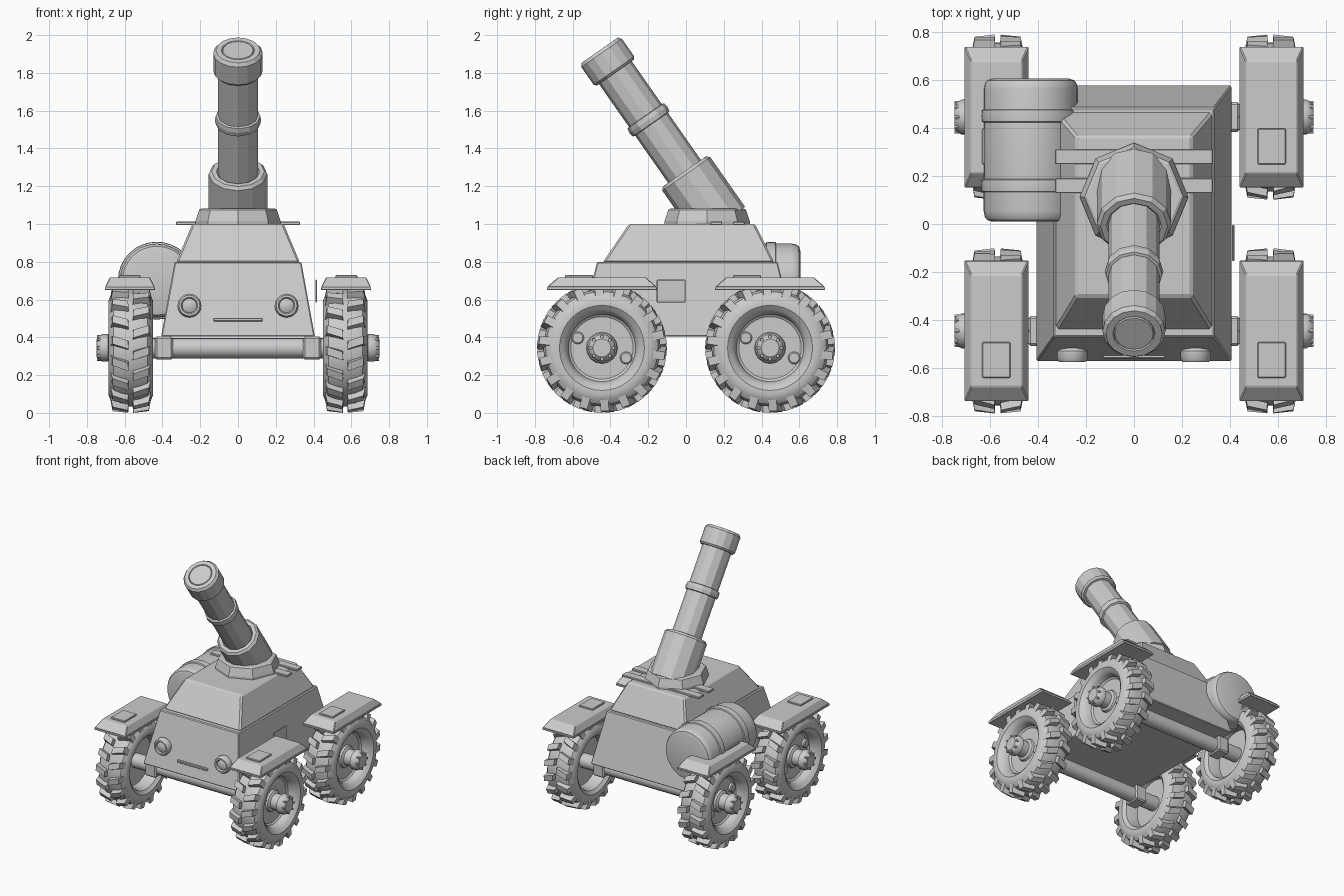
import bpy, bmesh, math
from mathutils import Matrix, Vector

if "Cube" in bpy.data.objects:
    bpy.data.objects.remove(bpy.data.objects["Cube"])

R = Matrix.Rotation
T = Matrix.Translation
HALF = math.pi / 2


def finish(bm, name, bevel=0.0, smooth=None):
    bmesh.ops.remove_doubles(bm, verts=bm.verts, dist=1e-5)
    bmesh.ops.recalc_face_normals(bm, faces=bm.faces)
    me = bpy.data.meshes.new(name)
    bm.to_mesh(me)
    bm.free()
    if smooth:
        me.shade_smooth()
        me.set_sharp_from_angle(angle=math.radians(smooth))
    ob = bpy.data.objects.new(name, me)
    bpy.context.collection.objects.link(ob)
    if bevel:
        m = ob.modifiers.new("edge", 'BEVEL')
        m.width, m.segments = bevel, 1
    return ob


def add_lathe(bm, profile, n, mat=Matrix(), turn=0.0):
    """Revolve (radius, height) points round z, then move by mat."""
    rings = []
    for r, h in profile:
        rings.append([bm.verts.new(mat @ Vector((r * math.cos(a), r * math.sin(a), h)))
                      for a in (turn + math.tau * i / n for i in range(n))])
    for a, b in zip(rings, rings[1:]):
        for i in range(n):
            j = (i + 1) % n
            bm.faces.new((a[i], a[j], b[j], b[i]))


def lathe(name, profile, n, mat=Matrix(), smooth=None, turn=0.0):
    bm = bmesh.new()
    add_lathe(bm, profile, n, mat, turn)
    return finish(bm, name, 0, smooth)


def add_hexa(bm, low, high):
    a, b = [[bm.verts.new(p) for p in q] for q in (low, high)]
    bm.faces.new(a)
    bm.faces.new(b)
    for i in range(4):
        j = (i + 1) % 4
        bm.faces.new((a[i], a[j], b[j], b[i]))


def taper(name, z0, low, z1, high=None, bevel=0.006):
    """Block between two (x0, x1, y0, y1) rectangles."""
    bm = bmesh.new()
    q = [[(x0, y0, z), (x1, y0, z), (x1, y1, z), (x0, y1, z)]
         for (x0, x1, y0, y1), z in ((low, z0), (high or low, z1))]
    add_hexa(bm, *q)
    return finish(bm, name, bevel)


# Hull
taper("lower_hull", 0.405, (-.407, .407, -.572, .578), 0.80, (-.335, .335, -.47, .485))
taper("upper_hull", 0.795, (-.328, .328, -.442, .468), 1.0, (-.242, .242, -.302, .365), 0.01)
taper("side_panel", 0.585, (.409, .418, -.155, -.003), 0.705, bevel=0.003)
taper("front_slot", 0.485, (-.13, .13, -.56, -.53), 0.503, bevel=0.004)
for y in (0.16, 0.28):
    taper("roof_bar", 0.995, (-.328, .328, y - .031, y + .031), 1.012, bevel=0.003)

# Headlights
for s in (-1, 1):
    lathe("headlight", [(0, 0), (.05, 0), (.063, .015), (.063, .05), (.055, .062), (.044, .062),
                        (.038, .05), (.02, .058), (0, .06)], 20,
          T((s * .257, -.513, .568)) @ R(HALF, 4, 'X'), 35)

# Octagonal turret base and barrel
lathe("turret_base", [(0, .99), (.226, .99), (.226, 1.015), (.206, 1.075), (.195, 1.081), (0, 1.081)],
      8, T((0, .112, 0)))
tilt = T((0, -.457, 1.92)) @ R(math.radians(35), 4, 'X')
lathe("breech", [(0, -1.12), (.155, -1.12), (.155, -.80), (.14, -.783), (.115, -.783), (.105, -.795), (0, -.795)],
      12, tilt)
lathe("barrel", [(0, -.85), (.106, -.85), (.106, -.05), (0, -.05)], 12, tilt)
lathe("barrel_ring", [(.10, -.48), (.118, -.475), (.122, -.45), (.118, -.425), (.10, -.42)], 12, tilt)
lathe("muzzle", [(0, -.145), (.12, -.145), (.131, -.132), (.131, -.018), (.117, 0), (.088, 0),
                 (.084, -.006), (.08, 0), (0, 0)], 16, tilt)

# Side tank with bands
lie = T((-.43, 0, .70)) @ R(-HALF, 4, 'X')
lathe("side_tank", [(0, .01), (.16, .01), (.182, .017), (.192, .032), (.196, .055), (.196, .56), (.192, .583),
                    (.182, .598), (.16, .605), (0, .605)], 32, lie, 35)
for y in (.16, .45):
    lathe("tank_band", [(.19, y - .03), (.204, y - .024), (.206, y), (.204, y + .024), (.19, y + .03)], 32, lie, 35)

# Axles with end blocks
for y in (-.445, .445):
    lathe("axle", [(0, -.56), (.054, -.56), (.054, .56), (0, .56)], 16,
          T((0, y, .343)) @ R(HALF, 4, 'Y'), 35)
    for s in (-1, 1):
        x0, x1 = sorted((s * .345, s * .44))
        taper("axle_block", .282, (x0, x1, y - .062, y + .062), .404, bevel=.01)

# Fenders with top plates
for s in (-1, 1):
    for y, p in ((-.445, -.566), (.445, .323)):
        xs = sorted((s * .44, s * .705))
        xt = sorted((s * .467, s * .678))
        low = (*xs, y - .292, y + .292)
        taper("fender", .65, low, .665, bevel=.002)
        taper("fender_top", .665, low, .718, (*xt, y - .232, y + .232), .004)
        xp = sorted((s * .515, s * .632))
        taper("fender_plate", .712, (*xp, p - .075, p + .075), .729, bevel=.004)

# Wheel parts, built once with +x outward
out = R(HALF, 4, 'Y')
tyre = lathe("tyre", [(0, .035), (.165, .035), (.178, .045), (.186, .08), (.20, .098), (.225, .117), (.25, .118),
                      (.275, .108), (.298, .09), (.31, .05), (.31, -.05), (.298, -.09), (.275, -.108),
                      (.25, -.118), (.225, -.117), (.20, -.098), (.19, -.06), (.185, -.01), (0, -.01)],
             40, out, 32)

bm = bmesh.new()
N = 18
for side in (-1, 1):
    for i in range(N):
        a0 = math.tau * (i + (.25 if side > 0 else -.25)) / N

        def pt(x, t, r):
            a = a0 + t / .34
            return Vector((side * x, -r * math.cos(a), r * math.sin(a)))
        # slanted lug: inner edge lower, outer edge swept, wrapping down the shoulder
        low = [pt(.01, -.043, .295), pt(.012, .013, .295), pt(.108, .043, .272), pt(.108, -.013, .272)]
        high = [pt(.012, -.036, .344), pt(.014, .008, .344), pt(.096, .036, .335), pt(.096, -.008, .335)]
        add_hexa(bm, low, high)
tread = finish(bm, "tread_lugs")

bm = bmesh.new()
add_lathe(bm, [(0, .02), (.085, .03), (.078, .05), (.06, .06), (.06, .115), (.073, .12), (.073, .15),
               (.062, .17), (.048, .18), (0, .18)], 16, out)
for k in range(8):
    a = math.tau * k / 8
    add_lathe(bm, [(0, .15), (.009, .15), (.009, .179), (0, .179)], 6,
              T((0, .06 * math.cos(a), .06 * math.sin(a))) @ out)
for k in (-1, 1):  # two round studs on the disc
    add_lathe(bm, [(0, .03), (.033, .03), (.033, .052), (.026, .058), (0, .058)], 16,
              T((0, k * .128, -k * .053)) @ out)
hub = finish(bm, "wheel_hub", 0, 30)

# Four wheels
for part in (tyre, tread, hub):
    for s in (-1, 1):
        me = part.data.copy()
        if s < 0:
            me.transform(Matrix.Scale(-1, 4, (1, 0, 0)))
            me.flip_normals()
        for y, end in ((-.445, "front"), (.445, "rear")):
            ob = bpy.data.objects.new(f"{end}_{part.name}", me)
            ob.location = (s * .568, y, .344)
            bpy.context.collection.objects.link(ob)
    bpy.data.objects.remove(part)
